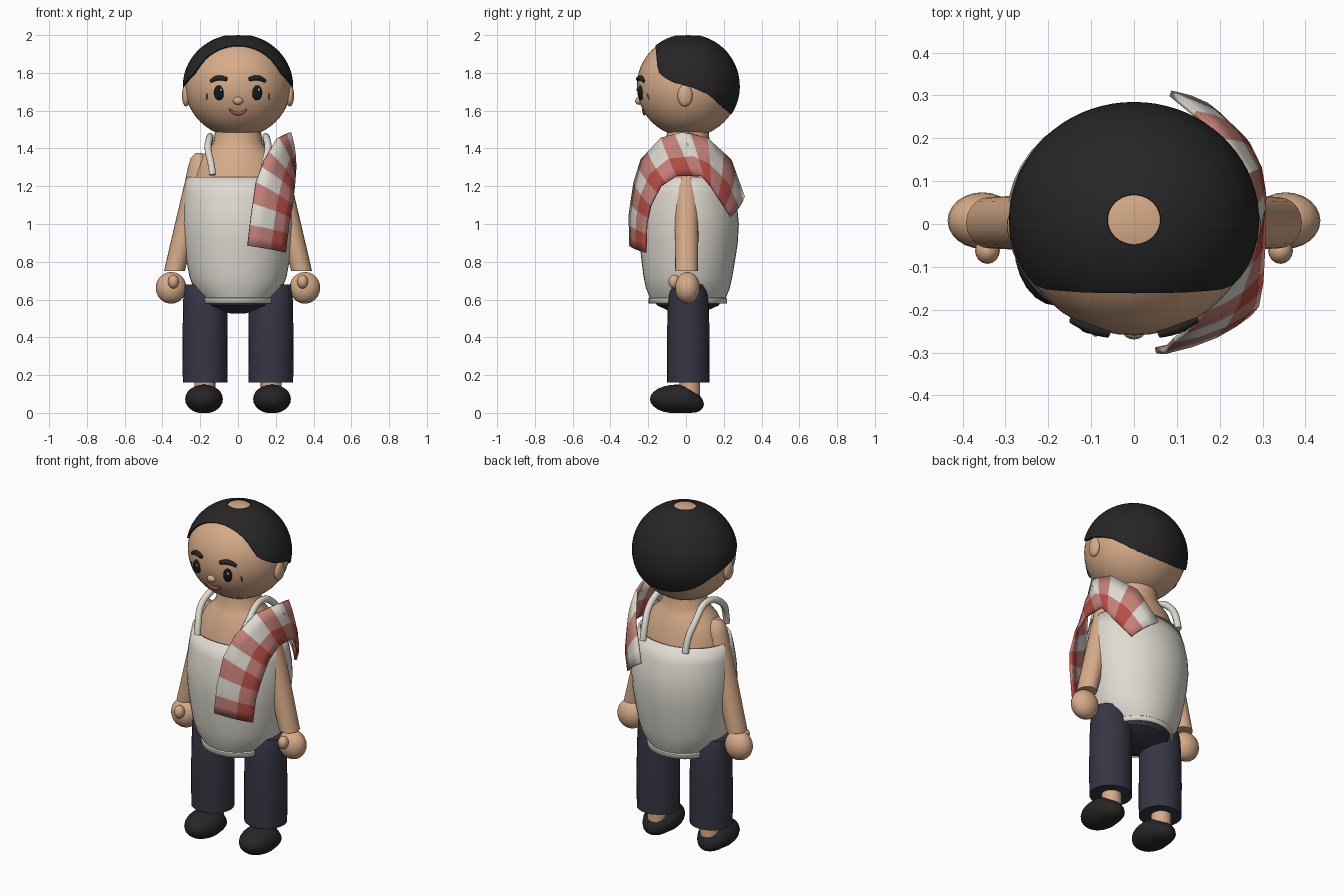
import bpy, bmesh, math
from mathutils import Vector

if "Cube" in bpy.data.objects:
    bpy.data.objects.remove(bpy.data.objects["Cube"])


def material(name, r, g, b):
    m = bpy.data.materials.new(name)
    m.diffuse_color = (r, g, b, 1)
    m.use_nodes = True
    m.node_tree.nodes["Principled BSDF"].inputs["Base Color"].default_value = m.diffuse_color
    return m


SKIN = material("skin", .68, .41, .25)
CLOTH = material("off white cloth", .74, .71, .64)
NAVY = material("navy trousers", .037, .036, .058)
BLACK = material("soft black", .019, .019, .019)
EYE = material("eye black", .008, .009, .01)
PINK = material("pale red check", .56, .22, .19)
RED = material("red check", .47, .075, .06)
LIP = material("lip", .44, .09, .065)
BROWN = material("crease brown", .22, .11, .06)


def finish(name, bm, mats, angle=40):
    bmesh.ops.recalc_face_normals(bm, faces=bm.faces)
    me = bpy.data.meshes.new(name)
    bm.to_mesh(me)
    bm.free()
    ob = bpy.data.objects.new(name, me)
    bpy.context.collection.objects.link(ob)
    for m in mats:
        me.materials.append(m)
    smooth(ob, angle)
    return ob


def smooth(ob, angle=40):
    bpy.ops.object.select_all(action='DESELECT')
    ob.select_set(True)
    bpy.context.view_layer.objects.active = ob
    if angle:
        bpy.ops.object.shade_smooth_by_angle(angle=math.radians(angle))


def ellipsoid(name, centre, radii, mat, seg=24):
    bm = bmesh.new()
    bmesh.ops.create_uvsphere(bm, u_segments=seg, v_segments=seg // 2, radius=1)
    for v in bm.verts:
        v.co = Vector(centre) + Vector(a * r for a, r in zip(v.co, radii))
    return finish(name, bm, [mat], 60)


def bridge(bm, a, b, closed=True):
    n = len(a)
    return [bm.faces.new((a[i], a[(i + 1) % n], b[(i + 1) % n], b[i]))
            for i in range(n if closed else n - 1)]


def loft(name, rings, mat, seg=32, caps=True):
    """Stack of elliptical rings: (z, rx, ry, cx, cy)."""
    bm = bmesh.new()
    loops = []
    for z, rx, ry, cx, cy in rings:
        loops.append([bm.verts.new((cx + rx * math.cos(t), cy + ry * math.sin(t), z))
                      for t in (2 * math.pi * i / seg for i in range(seg))])
    for a, b in zip(loops, loops[1:]):
        bridge(bm, a, b)
    if caps:
        bm.faces.new(loops[0])
        bm.faces.new(loops[-1])
    return finish(name, bm, [mat])


def tube(name, points, radius, mat, taper=None):
    cu = bpy.data.curves.new(name, 'CURVE')
    cu.dimensions = '3D'
    cu.bevel_depth, cu.bevel_resolution = radius, 3
    cu.resolution_u, cu.use_fill_caps = 6, True
    sp = cu.splines.new('NURBS')
    sp.points.add(len(points) - 1)
    for i, p in enumerate(points):
        sp.points[i].co = (*p, 1)
        sp.points[i].radius = taper[i] if taper else 1
    sp.use_endpoint_u, sp.order_u = True, 3
    ob = bpy.data.objects.new(name, cu)
    bpy.context.collection.objects.link(ob)
    cu.materials.append(mat)
    smooth(ob, 0)
    bpy.ops.object.convert(target='MESH')
    smooth(bpy.context.object, 50)


def interp(table, x):
    for (x0, y0), (x1, y1) in zip(table, table[1:]):
        if x <= x1:
            return y0 + (y1 - y0) * max(0, x - x0) / (x1 - x0)
    return table[-1][1]


# Head
HC, HR = Vector((0, .01, 1.73)), Vector((.28, .27, .27))
ellipsoid("head", HC, HR, SKIN, 48)


def face(x, z, out=0):
    """Point on the front of the head."""
    d = 1 - (x / HR.x) ** 2 - ((z - HC.z) / HR.z) ** 2
    return (x, HC.y - HR.y * math.sqrt(d) - out, z)


# Hair: shell from a bare crown down to the hairline
HAIRLINE = [(-.165, 2.0), (-.16, 1.93), (-.15, 1.81), (-.12, 1.78), (-.07, 1.75),
            (.03, 1.725), (.13, 1.68), (.21, 1.605), (.25, 1.575), (.3, 1.565)]


def hair_point(theta, phi, k=1.0):
    s = math.sin(theta)
    return HC + Vector((.292 * k * s * math.cos(phi), .275 * k * s * math.sin(phi),
                        .275 * k * math.cos(theta)))


bm = bmesh.new()
columns = []
for i in range(72):
    phi = 2 * math.pi * i / 72
    end = .24
    while end < 2.6:
        p = hair_point(end, phi)
        if p.y < -.162 or p.z < interp(HAIRLINE, p.y):
            break
        end += .005
    col = [hair_point(.215, phi, .96)]
    col += [hair_point(.215 + (end - .215) * j / 18, phi) for j in range(19)]
    col.append(hair_point(end, phi, .95))
    columns.append([bm.verts.new(p) for p in col])
for i in range(72):
    bridge(bm, columns[i - 1], columns[i], closed=False)
finish("hair", bm, [BLACK])

# Face features
ellipsoid("nose", face(0, 1.652, 0), (.027, .021, .021), SKIN, 16)
tube("mouth", [face(x, z, .003) for x, z in
               ((-.046, 1.608), (-.025, 1.588), (0, 1.583), (.025, 1.588), (.046, 1.608))],
     .008, LIP, (.5, 1, 1.2, 1, .5))
for s in (-1, 1):
    ellipsoid("eye", face(s * .1, 1.695, 0), (.027, .016, .04), EYE, 20)
    ellipsoid("eye_glint", face(s * .1 + .01, 1.71, .014), (.006, .004, .008), CLOTH, 8)
    tube("eyebrow", [face(s * x, z, .004) for x, z in
                     ((.058, 1.766), (.08, 1.772), (.115, 1.775), (.146, 1.755))],
         .014, BLACK, (.7, 1, 1, .6))
    tube("cheek_crease", [face(s * .163, 1.69, 0), face(s * .168, 1.675, 0),
                          face(s * .164, 1.66, 0)], .004, BROWN)
    ellipsoid("ear", (s * .275, -.005, 1.68), (.022, .04, .058), SKIN, 20)

# Body and tank top
loft("torso", [(1.0, .25, .22, 0, .01), (1.2, .25, .195, 0, .01), (1.29, .225, .175, 0, .01),
               (1.36, .195, .15, 0, .01), (1.40, .15, .13, 0, .01),
               (1.43, .13, .115, 0, .01), (1.5, .12, .11, 0, .01)], SKIN)
shirt = loft("tank_top", [(.58, .203, .208, 0, .01), (.605, .203, .208, 0, .01),
                          (.61, .196, .202, 0, .01), (.66, .235, .222, 0, .01),
                          (.72, .257, .235, 0, .01), (.80, .272, .247, 0, .012),
                          (.90, .288, .26, 0, .014), (1.0, .297, .265, 0, .015),
                          (1.08, .295, .257, 0, .015), (1.16, .287, .238, 0, .013),
                          (1.25, .273, .208, 0, .01)], CLOTH, 40, caps=False)
mod = shirt.modifiers.new("thickness", 'SOLIDIFY')
mod.thickness, mod.offset = .014, -1

# Pelvis bowl
loft("trouser_seat", [(.527, .04, .04, 0, .01), (.545, .12, .11, 0, .01),
                      (.57, .185, .165, 0, .01), (.64, .19, .19, 0, .01)], NAVY)

for s in (-1, 1):
    # Shoulder straps
    tube("strap", [(s * .135, -.19, 1.26), (s * .138, -.18, 1.31), (s * .163, -.13, 1.40),
                   (s * .15, -.05, 1.46), (s * .145, .05, 1.465), (s * .158, .13, 1.40),
                   (s * .14, .19, 1.31), (s * .14, .205, 1.23)], .019, CLOTH)
    # Arms, hands and thumbs
    loft("arm", [(.75, .055, .06, s * .337, .003), (1.0, .06, .063, s * .274, .003),
                 (1.22, .064, .064, s * .218, .003), (1.30, .06, .06, s * .205, .003),
                 (1.35, .045, .045, s * .205, .003), (1.375, .018, .018, s * .208, .003)],
         SKIN, 20)
    ellipsoid("hand", (s * .354, .008, .662), (.081, .066, .084), SKIN)
    ellipsoid("thumb", (s * .342, -.062, .695), (.029, .031, .037), SKIN, 16)
    # Legs, ankles and shoes
    loft("trouser_leg", [(.16, .118, .113, s * .174, .012), (.35, .12, .113, s * .175, .012),
                         (.55, .117, .11, s * .174, .012), (.64, .113, .1, s * .176, .012),
                         (.68, .105, .085, s * .18, .012)], NAVY, 24)
    loft("ankle", [(.05, .055, .055, s * .175, .02), (.17, .055, .055, s * .175, .02)], SKIN, 20)
    shoe = ellipsoid("shoe", (s * .18, -.048, .073), (.1, .143, .077), BLACK)
    for v in shoe.data.vertices:
        v.co.z = max(0, v.co.z - max(0, v.co.y) * .3)

# Checked scarf over one shoulder: neck edge and arm edge
NECK = [(.05, -.295, .885), (.07, -.297, 1.05), (.095, -.272, 1.22), (.14, -.235, 1.34),
        (.21, -.13, 1.455), (.275, -.02, 1.485), (.25, .11, 1.455), (.17, .235, 1.34),
        (.085, .305, 1.145)]
ARM = [(.25, -.215, .85), (.268, -.21, 1.0), (.287, -.188, 1.1), (.296, -.135, 1.2),
       (.3, -.05, 1.255), (.3, .08, 1.255), (.292, .13, 1.2), (.265, .185, 1.12),
       (.215, .235, 1.04)]


def along(path, t):
    i = min(int(t), len(path) - 2)
    return Vector(path[i]).lerp(Vector(path[i + 1]), t - i)


bm = bmesh.new()
rows = []
for j in range(25):
    a, b = along(NECK, j / 3), along(ARM, j / 3)
    bulge = Vector((.012, .02 * (a.y + b.y), 0))
    rows.append([bm.verts.new(a.lerp(b, v) + bulge * math.sin(math.pi * v))
                 for v in (0, .28, .55, .8, 1)])
for j in range(24):
    for c, f in enumerate(bridge(bm, rows[j], rows[j + 1], closed=False)):
        f.material_index = (j // 2 % 2 == 0) + (c >= 2)
scarf = finish("scarf", bm, [CLOTH, PINK, RED], 25)
mod = scarf.modifiers.new("thickness", 'SOLIDIFY')
mod.thickness, mod.offset = .014, 0
